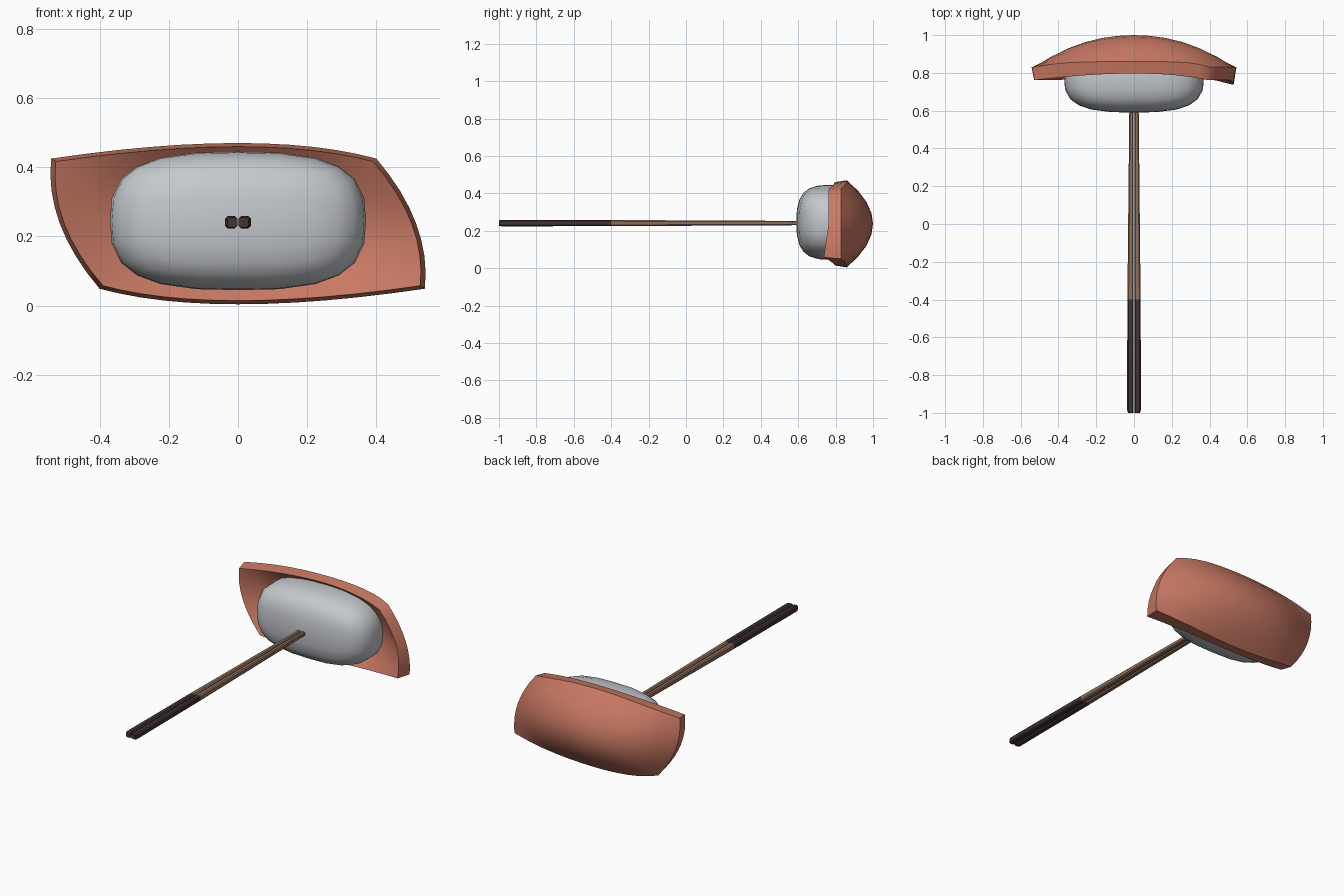
import bpy
import bmesh
import math

if "Cube" in bpy.data.objects:
    bpy.data.objects.remove(bpy.data.objects["Cube"])


def material(name, rgb):
    mat = bpy.data.materials.new(name)
    mat.use_nodes = True
    color = (*rgb, 1)
    mat.diffuse_color = color
    mat.node_tree.nodes["Principled BSDF"].inputs["Base Color"].default_value = color
    return mat


salmon = material("salmon_orange", (0.58, 0.19, 0.125))
rice = material("rice_white", (0.56, 0.58, 0.61))
wood = material("light_wood", (0.27, 0.16, 0.11))
dark = material("dark_handle", (0.055, 0.033, 0.036))


def finish(bm, name, mats, angle):
    bmesh.ops.recalc_face_normals(bm, faces=bm.faces)
    mesh = bpy.data.meshes.new(name)
    bm.to_mesh(mesh)
    bm.free()
    obj = bpy.data.objects.new(name, mesh)
    bpy.context.collection.objects.link(obj)
    for mat in mats:
        mesh.materials.append(mat)
    bpy.ops.object.select_all(action="DESELECT")
    obj.select_set(True)
    bpy.context.view_layer.objects.active = obj
    bpy.ops.object.shade_smooth_by_angle(angle=math.radians(angle))
    return obj


# Rice block: a cube rounded into a superellipsoid
bm = bmesh.new()
bmesh.ops.create_cube(bm, size=2)
bmesh.ops.subdivide_edges(bm, edges=bm.edges[:], cuts=5, use_grid_fill=True)
POWER = 2.9
for v in bm.verts:
    v.co /= sum(abs(c) ** POWER for c in v.co) ** (1 / POWER)
    v.co.x *= 0.37
    v.co.y = 0.77 + 0.18 * v.co.y
    v.co.z = 0.245 + 0.2 * v.co.z
finish(bm, "rice_block", [rice], 60)


# Fish slice: a domed slab with slanted ends, draped over the back of the rice
def slice_point(u, v, inner):
    x = u * (0.515 - 0.045 * v * v) - 0.07 * v * u * u
    z = v * (0.233 - 0.045 * u * u)
    dome = (1 - v * v) * (1 - u * u)
    if inner:
        y = 0.797 - 0.035 * u * u + 0.12 * dome
        y -= 0.025 * max(0, u) ** 4 * max(0, -v)
        return 0.975 * x, y, 0.237 + 0.955 * z
    return x, 0.86 - 0.03 * u ** 4 + 0.14 * dome, 0.237 + z


bm = bmesh.new()
COLS, ROWS = 12, 8
layers = []
for inner in (False, True):
    layers.append([[bm.verts.new(slice_point(2 * i / COLS - 1, 2 * j / ROWS - 1, inner))
                    for j in range(ROWS + 1)] for i in range(COLS + 1)])
for grid in layers:
    for i in range(COLS):
        for j in range(ROWS):
            bm.faces.new((grid[i][j], grid[i + 1][j], grid[i + 1][j + 1], grid[i][j + 1]))
# Rim joining the two skins
border = [(i, 0) for i in range(COLS)] + [(COLS, j) for j in range(ROWS)]
border += [(COLS - i, ROWS) for i in range(COLS)] + [(0, ROWS - j) for j in range(ROWS)]
outer, under = layers
for k, (i, j) in enumerate(border):
    m, n = border[(k + 1) % len(border)]
    bm.faces.new((outer[i][j], outer[m][n], under[m][n], under[i][j]))
finish(bm, "fish_slice", [salmon], 40)


# Chopsticks: tapered bars with chamfered corners and dark handles
def chopstick(name, side):
    bm = bmesh.new()
    rings = []
    for y, half in ((-1, 0.0145), (-0.985, 0.0175), (-0.4, 0.0165), (0.7, 0.011)):
        cut = half * 0.6
        corners = [(half, cut), (cut, half), (-cut, half), (-half, cut),
                   (-half, -cut), (-cut, -half), (cut, -half), (half, -cut)]
        middle = side * (half + 0.002)
        rings.append([bm.verts.new((middle + a, y, 0.241 + b)) for a, b in corners])
    for a, b in zip(rings, rings[1:]):
        for k in range(8):
            n = (k + 1) % 8
            bm.faces.new((a[k], a[n], b[n], b[k]))
    bm.faces.new(rings[0])
    bm.faces.new(rings[-1])
    for face in bm.faces:
        face.material_index = 1 if face.calc_center_median().y < -0.4 else 0
    finish(bm, name, [wood, dark], 30)


chopstick("left_chopstick", 1)
chopstick("right_chopstick", -1)
